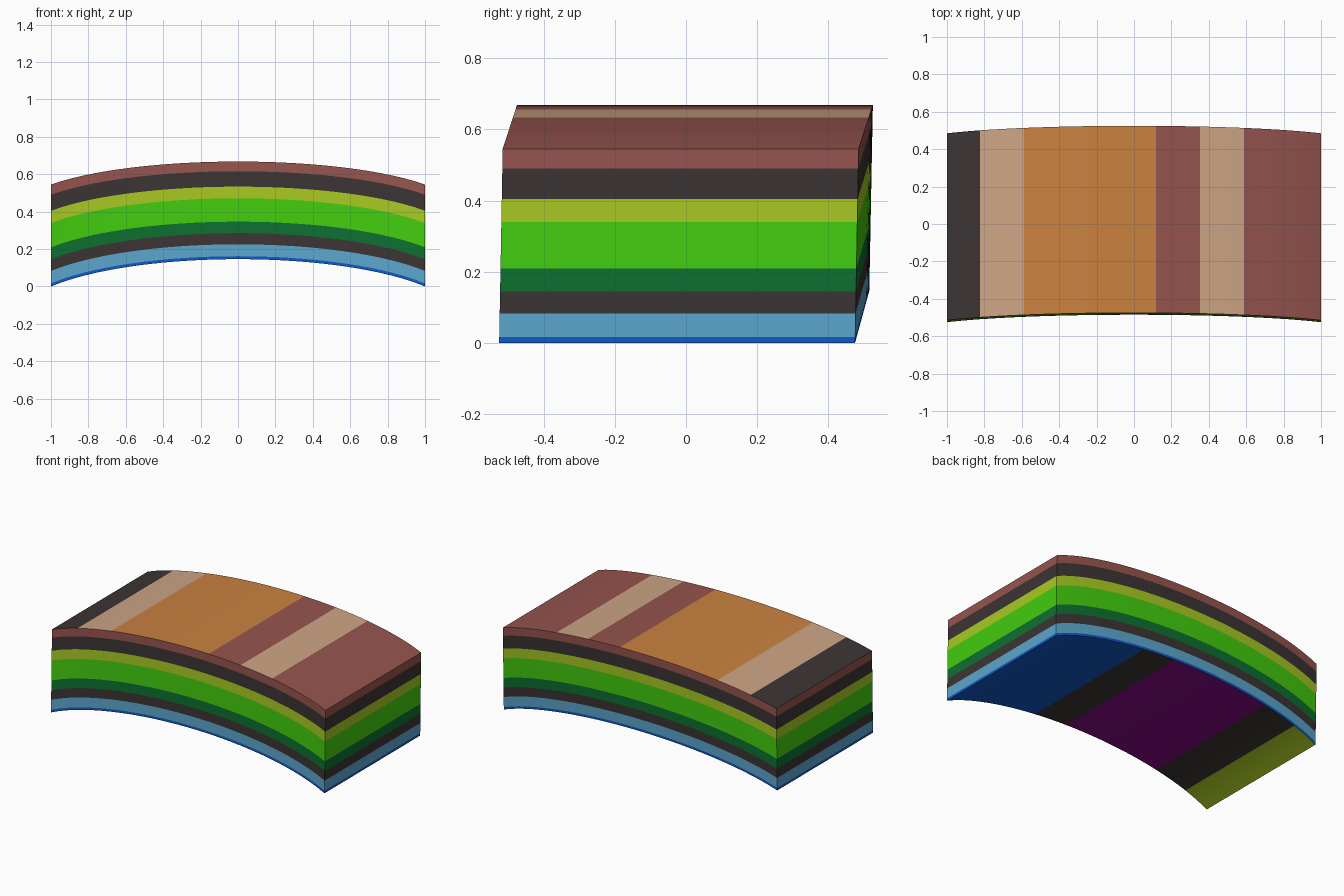
import bpy, bmesh, math

if "Cube" in bpy.data.objects:
    bpy.data.objects.remove(bpy.data.objects["Cube"])

# Palette (sRGB 0-255, converted to linear)
PALETTE = {
    "red_brown": (150, 84, 78), "charcoal": (60, 52, 52), "lime": (168, 201, 34),
    "green": (66, 205, 14), "dark_green": (13, 112, 48), "light_blue": (92, 166, 204),
    "blue": (16, 88, 198), "orange": (202, 130, 64), "tan": (205, 165, 133),
    "purple": (138, 12, 138),
}
NAMES = list(PALETTE)


def linear(c):
    c /= 255
    return c / 12.92 if c <= 0.04045 else ((c + 0.055) / 1.055) ** 2.4


# Side layers: (top height fraction, colour), from the bottom up
LAYERS = [(0.03, "blue"), (0.152, "light_blue"), (0.266, "charcoal"), (0.384, "dark_green"),
          (0.623, "green"), (0.743, "lime"), (0.9, "charcoal"), (1.0, "red_brown")]
# Stripes: (right end in columns of 34, colour), from left to right
TOP = [(3, "charcoal"), (7, "tan"), (19, "orange"), (23, "red_brown"), (27, "tan"), (34, "red_brown")]
UNDER = [(3, "lime"), (7, "charcoal"), (19, "purple"), (23, "charcoal"), (34, "blue")]
COLS = 34
LEVELS = [0.0] + [t for t, _ in LAYERS]


def stripe(stripes, col):
    return next(name for end, name in stripes if col < end)


def point(col, side, t):
    """Point on the leaning arch: column, side -1/+1, height fraction t."""
    x = -1 + 2 * col / COLS
    k = 0.85
    drop = (1 - math.sqrt(1 - (k * x) ** 2)) / (1 - math.sqrt(1 - k * k))
    rise = 1 - drop
    return (x, 0.5 * side - 0.025 + 0.01 * t + 0.04 * rise,
            0.545 * t + rise * (0.146 - 0.023 * t))


bm = bmesh.new()


def quad(points, colour):
    face = bm.faces.new([bm.verts.new(p) for p in points])
    face.material_index = NAMES.index(colour)


# Front, back and end faces, layer by layer
for (lo, hi), (_, colour) in zip(zip(LEVELS, LEVELS[1:]), LAYERS):
    for side in (-1, 1):
        for c in range(COLS):
            quad([point(c, side, lo), point(c + 1, side, lo),
                  point(c + 1, side, hi), point(c, side, hi)], colour)
    for c in (0, COLS):
        quad([point(c, -1, lo), point(c, 1, lo), point(c, 1, hi), point(c, -1, hi)], colour)

# Striped top and underside
for t, stripes in ((1, TOP), (0, UNDER)):
    for c in range(COLS):
        quad([point(c, -1, t), point(c + 1, -1, t), point(c + 1, 1, t), point(c, 1, t)],
             stripe(stripes, c))

bmesh.ops.remove_doubles(bm, verts=bm.verts, dist=1e-5)
bmesh.ops.recalc_face_normals(bm, faces=bm.faces)
mesh = bpy.data.meshes.new("arched_slab")
bm.to_mesh(mesh)
bm.free()

for name, rgb in PALETTE.items():
    mat = bpy.data.materials.new(name)
    mat.diffuse_color = (*[linear(c) for c in rgb], 1)
    mat.use_nodes = True
    mat.node_tree.nodes["Principled BSDF"].inputs["Base Color"].default_value = mat.diffuse_color
    mesh.materials.append(mat)

slab = bpy.data.objects.new("arched_slab", mesh)
bpy.context.collection.objects.link(slab)
bpy.context.view_layer.objects.active = slab
slab.select_set(True)
bpy.ops.object.shade_smooth_by_angle(angle=math.radians(30))
